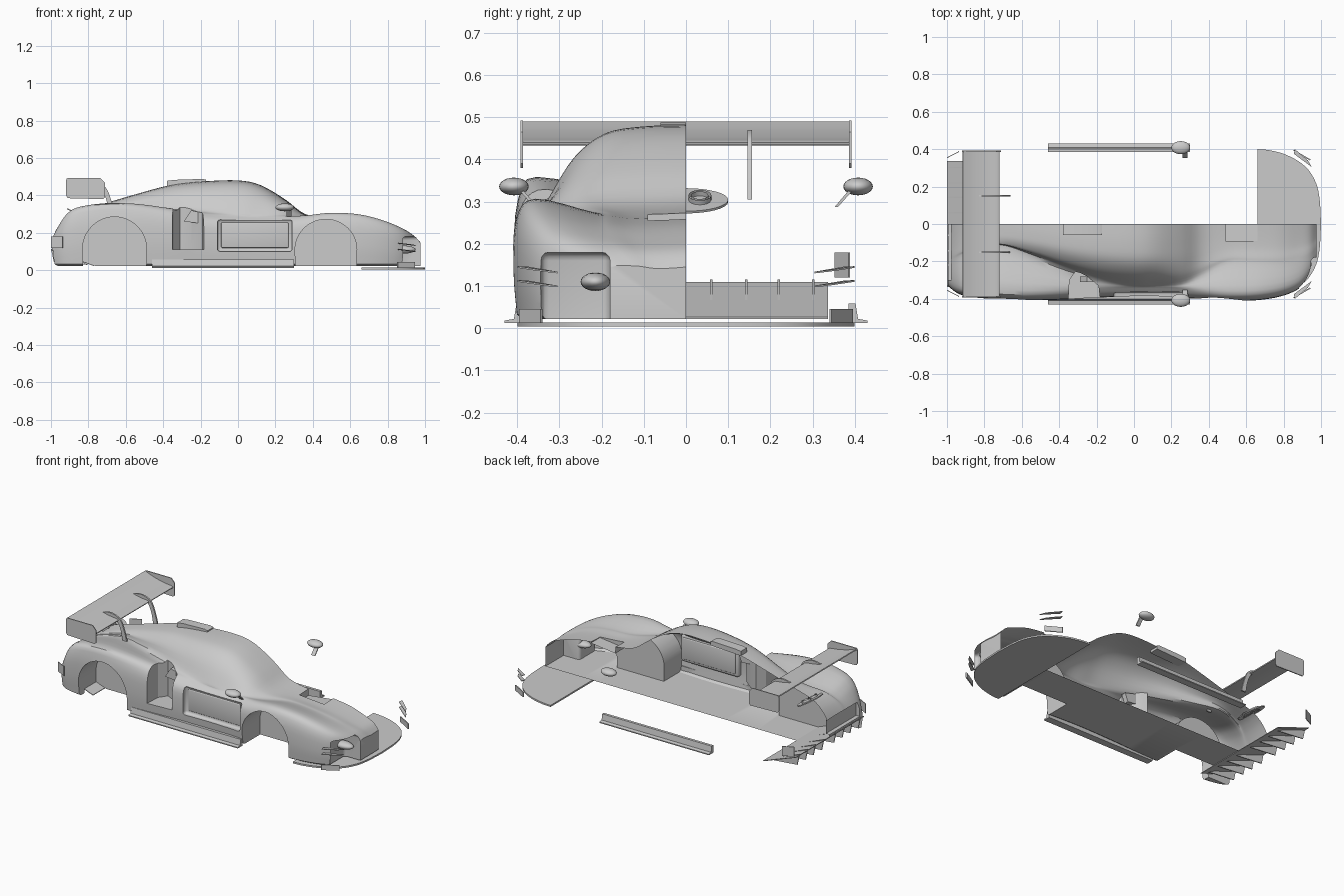
import bpy, bmesh, math
from mathutils import Vector, Matrix

if "Cube" in bpy.data.objects:
    bpy.data.objects.remove(bpy.data.objects["Cube"])


def finish(name, bm, angle=35, mirror=False):
    bmesh.ops.recalc_face_normals(bm, faces=bm.faces)
    me = bpy.data.meshes.new(name)
    bm.to_mesh(me)
    bm.free()
    ob = bpy.data.objects.new(name, me)
    bpy.context.collection.objects.link(ob)
    if mirror:
        ob.modifiers.new("Mirror", "MIRROR").use_axis = (False, True, False)
    smooth(ob, angle)
    return ob


def smooth(ob, angle=35):
    bpy.ops.object.select_all(action="DESELECT")
    ob.select_set(True)
    bpy.context.view_layer.objects.active = ob
    bpy.ops.object.shade_smooth_by_angle(angle=math.radians(angle))


def prism(name, pts, axis, a, b, mirror=False, bevel=0):
    """Extrude a 2D outline along an axis from a to b."""
    put = {"x": lambda p, h: (h, p[0], p[1]),
           "y": lambda p, h: (p[0], h, p[1]),
           "z": lambda p, h: (p[0], p[1], h)}[axis]
    bm = bmesh.new()
    lo = [bm.verts.new(put(p, a)) for p in pts]
    hi = [bm.verts.new(put(p, b)) for p in pts]
    bm.faces.new(lo)
    bm.faces.new(hi)
    for i in range(len(pts)):
        j = (i + 1) % len(pts)
        bm.faces.new((lo[i], lo[j], hi[j], hi[i]))
    if bevel:
        bmesh.ops.recalc_face_normals(bm, faces=bm.faces)
        bmesh.ops.bevel(bm, geom=bm.edges[:], offset=bevel, segments=3,
                        profile=0.5, affect="EDGES", clamp_overlap=True)
    return finish(name, bm, mirror=mirror)


def rect(x0, x1, y0, y1):
    return [(x0, y0), (x1, y0), (x1, y1), (x0, y1)]


def ellipsoid(name, c, s, mirror=False):
    bm = bmesh.new()
    bmesh.ops.create_uvsphere(bm, u_segments=24, v_segments=12, radius=1,
                              matrix=Matrix.Translation(c) @ Matrix.Diagonal((*s, 1)))
    return finish(name, bm, 60, mirror)


def spline(pts, n):
    """Catmull-Rom resampling, n steps per span."""
    pts = [Vector(p) for p in pts]
    out = []
    for i in range(len(pts) - 1):
        p0, p1, p2 = pts[max(i - 1, 0)], pts[i], pts[i + 1]
        p3 = pts[min(i + 2, len(pts) - 1)]
        for k in range(n):
            t = k / n
            out.append(0.5 * (2 * p1 + (p2 - p0) * t + (2 * p0 - 5 * p1 + 4 * p2 - p3) * t * t
                              + (3 * p1 - p0 - 3 * p2 + p3) * t ** 3))
    return out + [pts[-1]]


# Body: x, half width, roof height, glass base y, glass base z, fender height
stations = [
    (-.995, .33, .175, .20, .175, .17), (-.96, .36, .235, .20, .23, .235),
    (-.92, .38, .28, .18, .27, .295), (-.86, .392, .315, .16, .30, .335),
    (-.72, .403, .355, .13, .315, .357), (-.55, .408, .405, .18, .32, .355),
    (-.36, .403, .455, .25, .325, .33), (-.18, .393, .475, .30, .32, .30),
    (0, .387, .48, .325, .31, .29), (.12, .387, .455, .325, .30, .285),
    (.25, .393, .38, .32, .295, .285), (.36, .402, .30, .28, .28, .292),
    (.50, .411, .272, .22, .275, .307), (.65, .408, .26, .22, .267, .298),
    (.78, .388, .243, .22, .247, .265), (.88, .347, .21, .20, .215, .222),
    (.94, .28, .183, .17, .185, .182), (.975, .20, .145, .13, .148, .146)]
bm = bmesh.new()
rings = []
for x, w, r, bw, b, f in spline(stations, 4):
    sec = [(0, r), (.32 * bw, r - .003), (.6 * bw, r - .1 * max(r - b, 0) - .003),
           (.82 * bw, b + .55 * (r - b)), (bw, b), (.87 * w, f), (.98 * w, f * .84),
           (w, f * .45), (.98 * w, .032)]
    ring = [(x, -p[0], p[1]) for p in spline(sec, 4)]
    ring += [(x, -.94 * w, .022), (x, 0, .022)]
    rings.append([bm.verts.new(p) for p in ring])
for A, B in zip(rings, rings[1:]):
    for i in range(len(A)):
        j = (i + 1) % len(A)
        bm.faces.new((A[i], A[j], B[j], B[i]))
bm.faces.new(rings[0])
bm.faces.new(rings[-1])
body = finish("body_shell", bm)


# Cutters: wheel wells, side intake, door panel, nose intake, tail panel, hood duct, diffuser tunnel
def arch(cx, r, top):
    pts = [(cx + r * math.cos(math.pi * i / 24), .11 + (top - .11) * math.sin(math.pi * i / 24))
           for i in range(25)]
    return pts + [(cx - r * .97, -.05), (cx + r * .97, -.05)]


intake = [(-.355, -.5), (-.345, -.30), (-.31, -.25), (-.25, -.28), (-.19, -.33), (-.17, -.5)]
cutters = [
    prism("cut_front_well", arch(.47, .165, .272), "y", -.6, -.22),
    prism("cut_rear_well", arch(-.66, .172, .285), "y", -.6, -.22),
    prism("cut_intake", intake, "z", .11, .335),
    prism("cut_door", rect(-.11, .29, .10, .272), "y", -.6, -.36, bevel=.015),
    prism("cut_nose", rect(-.345, -.18, -.05, .18), "x", .865, 1.1, bevel=.02),
    prism("cut_tail", rect(-.30, .05, .12, .205), "x", -1.1, -.97),
    prism("cut_hood", [(.49, .32), (.49, .232), (.66, .252), (.66, .32)], "y", -.09, .05),
    prism("cut_diffuser", [(-.765, -.05), (-.765, .024), (-1.05, .125), (-1.05, -.05)],
          "y", -.337, .05)]
for c in cutters:
    c.hide_render = True
    m = body.modifiers.new(c.name, "BOOLEAN")
    m.operation, m.object, m.solver = "DIFFERENCE", c, "EXACT"
dg = bpy.context.evaluated_depsgraph_get()
body.data = bpy.data.meshes.new_from_object(body.evaluated_get(dg))
body.modifiers.clear()
for c in cutters:
    bpy.data.objects.remove(c)
# The half shell is open along its centre plane
bm = bmesh.new()
bm.from_mesh(body.data)
bmesh.ops.delete(bm, geom=[f for f in bm.faces if all(abs(v.co.y) < 1e-4 for v in f.verts)],
                 context="FACES")
bm.to_mesh(body.data)
bm.free()
smooth(body, 32)

# Door inner panel, intake vent, roof scoop, nose lamp
prism("door_panel", rect(-.09, .27, .12, .255), "y", -.366, -.355, bevel=.005)
prism("intake_vent", [(-.29, .26), (-.19, .25), (-.17, .30), (-.25, .32)], "y", -.31, -.28)
prism("roof_scoop", [(-.38, .45), (-.38, .478), (-.34, .483), (-.19, .488), (-.17, .483), (-.17, .46)],
      "y", -.06, 0)
ellipsoid("nose_lamp", (.88, -.215, .11), (.07, .035, .022))

# Front splitter with rounded corners
side = [(.66, .40), (.72, .395), (.80, .375), (.88, .335), (.94, .28), (.98, .20), (.995, .11)]
outline = spline(side, 4)
prism("splitter", [(p.x, p.y) for p in outline] + [(1, 0)] +
      [(p.x, -p.y) for p in reversed(outline)], "z", .004, .014)
prism("splitter_fence", [(.85, .393), (.855, .396), (.945, .345), (.94, .34)],
      "z", .012, .045, mirror=True)

# Canards
for i, z in enumerate((.097, .13)):
    bm = bmesh.new()
    top = [(.95, .305, z), (.93, .34, z + .004), (.86, .40, z + .013), (.855, .375, z + .012)]
    vs = [[bm.verts.new((x, y, h + d)) for x, y, h in top] for d in (0, .004)]
    for ring in vs:
        bm.faces.new(ring)
    for k in range(4):
        bm.faces.new((vs[0][k], vs[0][k - 1], vs[1][k - 1], vs[1][k]))
    finish(f"canard_{i + 1}", bm, mirror=True)

# Side skirts
prism("side_skirt", [(.385, .012), (.43, .012), (.43, .018), (.408, .022), (.402, .058), (.385, .058)],
      "x", -.46, .30, mirror=True)

# Mirrors and stalks
ellipsoid("mirror_pod", (.25, .408, .336), (.05, .035, .021), mirror=True)
prism("mirror_stalk", [(.353, .288), (.36, .287), (.392, .323), (.385, .326)],
      "x", .26, .285, mirror=True)

# Rear wing: cambered blade, end plates, swan-neck struts
upper = spline([(-.915, .49), (-.86, .469), (-.79, .452), (-.735, .445), (-.72, .44)], 4)
lower = spline([(-.722, .434), (-.79, .434), (-.86, .453), (-.918, .485)], 4)
prism("rear_wing", [tuple(p) for p in upper + lower], "y", -.388, .388)
prism("wing_end_plate", [(-.91, .385), (-.72, .38), (-.71, .39), (-.71, .465), (-.735, .492),
                         (-.91, .492), (-.92, .48), (-.92, .40)], "y", .386, .392, mirror=True)
front = spline([(-.83, .462), (-.77, .47), (-.71, .445), (-.68, .38), (-.66, .305)], 4)
back = spline([(-.69, .305), (-.705, .38), (-.73, .43), (-.77, .445), (-.83, .452)], 4)
prism("wing_strut", [tuple(p) for p in front + back], "y", .146, .156, mirror=True)

# Exhaust plate and pipes on the tail deck, rising rearwards
tilt = Matrix.Translation((-.86, 0, .302)) @ Matrix.Rotation(math.radians(27), 4, "Y")
bm = bmesh.new()
bmesh.ops.create_cone(bm, cap_ends=True, segments=32, radius1=1, radius2=1, depth=.006,
                      matrix=tilt @ Matrix.Diagonal((.06, .1, 1, 1)))
finish("exhaust_plate", bm)
bm = bmesh.new()
for r in (.027, .02):
    bmesh.ops.create_cone(bm, cap_ends=False, segments=24, radius1=r, radius2=r, depth=.02,
                          matrix=tilt @ Matrix.Translation((0, .033, 0.005)))
finish("exhaust_pipe", bm, mirror=True)

# Rear diffuser and its fins
prism("diffuser", [(-1, .105), (-.77, .022), (-.77, .026), (-1, .11)], "y", -.337, .337)
for i, y in enumerate((.06, .143, .22, .302)):
    prism(f"diffuser_fin_{i + 1}", [(-1, .115), (-.87, .062), (-.80, .028), (-.985, .045)],
          "y", y - .003, y + .003, mirror=True)

# Rear corner winglets
prism("rear_winglet", [(-1, .352), (-.935, .385), (-.937, .389), (-1, .356)],
      "z", .12, .18, mirror=True)
